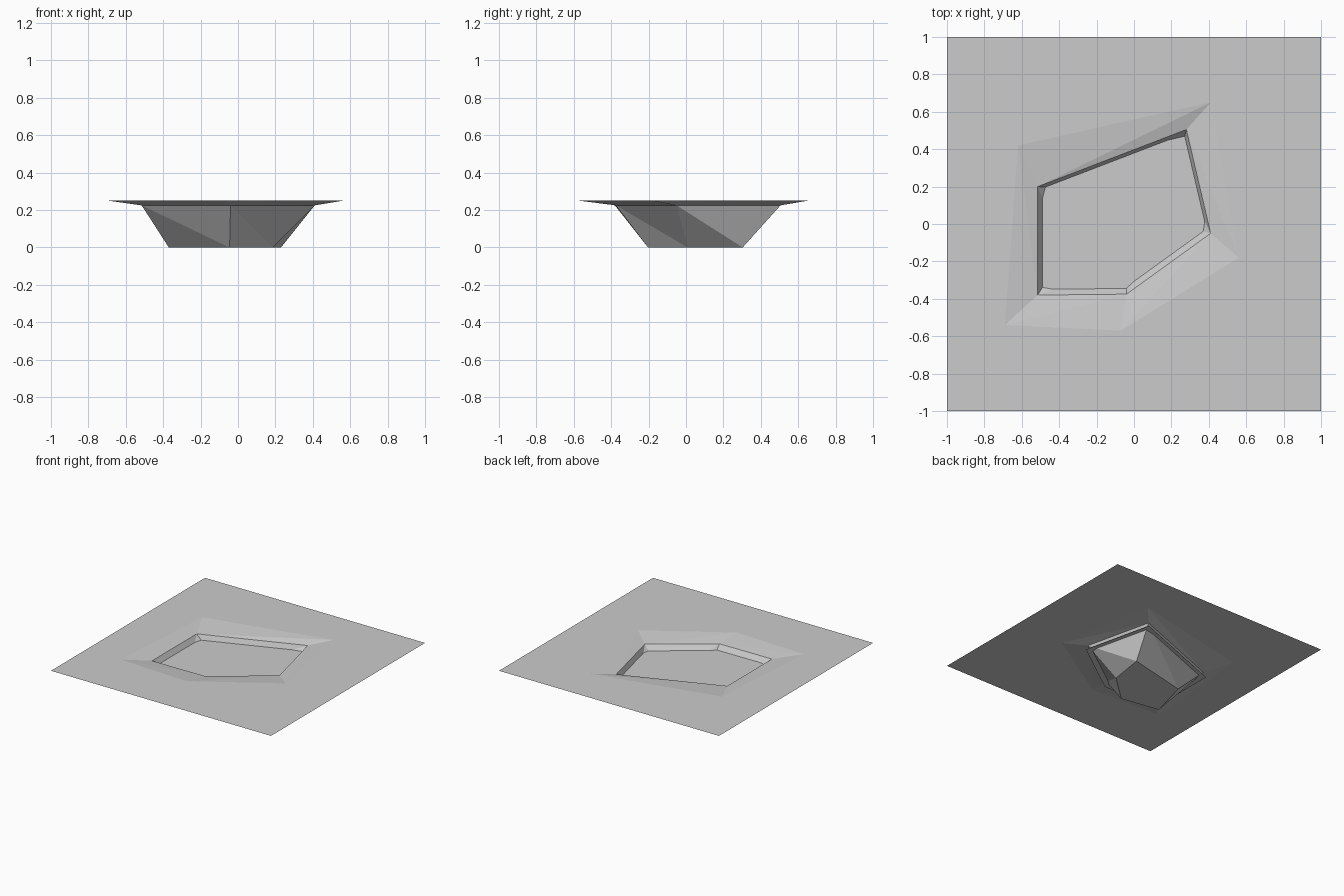
import bpy
import bmesh
from mathutils import Vector

old = bpy.data.objects.get("Cube")
if old:
    bpy.data.objects.remove(old, do_unlink=True)

GROUND_Z, RIM_Z, WATER_Z = 0.25, 0.225, 0.185

# Outlines of the pond, all in the same clockwise order
SQUARE = [(-1, -1), (-1, 1), (1, 1), (1, -1)]
BANK = [(-0.69, -0.54), (-0.62, 0.42), (0.41, 0.65), (0.56, -0.18), (-0.07, -0.57)]
RIM = [(-0.515, -0.38), (-0.515, 0.2), (0.28, 0.505), (0.41, -0.05), (-0.04, -0.375)]
FLOOR = [(-0.37, -0.15), (-0.28, 0.185), (0.23, 0.303), (0.185, 0.01), (-0.045, -0.203)]

grey = bpy.data.materials.new("plain grey")
grey.use_nodes = True
colour = (0.6, 0.6, 0.6, 1)
grey.diffuse_color = colour
grey.node_tree.nodes["Principled BSDF"].inputs["Base Color"].default_value = colour


def ring(bm, outline, z):
    return [bm.verts.new((x, y, z)) for x, y in outline]


def loop_edges(bm, verts):
    return [bm.edges.new((v, verts[(i + 1) % len(verts)])) for i, v in enumerate(verts)]


def skirt(bm, upper, lower):
    """Join two rings with pairs of triangles."""
    for i in range(len(upper)):
        j = (i + 1) % len(upper)
        bm.faces.new((upper[i], upper[j], lower[i]))
        bm.faces.new((upper[j], lower[j], lower[i]))


def finish(bm, name):
    bm.normal_update()
    for face in bm.faces:
        if face.normal.z < 0:
            face.normal_flip()
    mesh = bpy.data.meshes.new(name)
    bm.to_mesh(mesh)
    bm.free()
    mesh.materials.append(grey)
    bpy.context.collection.objects.link(bpy.data.objects.new(name, mesh))


# Flat ground with a hole for the pond
bm = bmesh.new()
edges = loop_edges(bm, ring(bm, SQUARE, GROUND_Z)) + loop_edges(bm, ring(bm, BANK, GROUND_Z))
bmesh.ops.triangle_fill(bm, edges=edges, use_beauty=True, normal=(0, 0, 1))
finish(bm, "ground")

# Gentle bank, steep basin walls and floor
bm = bmesh.new()
rim = ring(bm, RIM, RIM_Z)
floor = ring(bm, FLOOR, 0)
skirt(bm, ring(bm, BANK, GROUND_Z), rim)
skirt(bm, rim, floor)
bm.faces.new(floor)
finish(bm, "pond_basin")

# Water sheet, reaching slightly past the walls
bm = bmesh.new()
centre = sum((Vector(p) for p in RIM), Vector((0, 0))) / len(RIM)
bm.faces.new(ring(bm, [centre + (Vector(p) - centre) * 1.04 for p in RIM], WATER_Z))
finish(bm, "water_surface")
